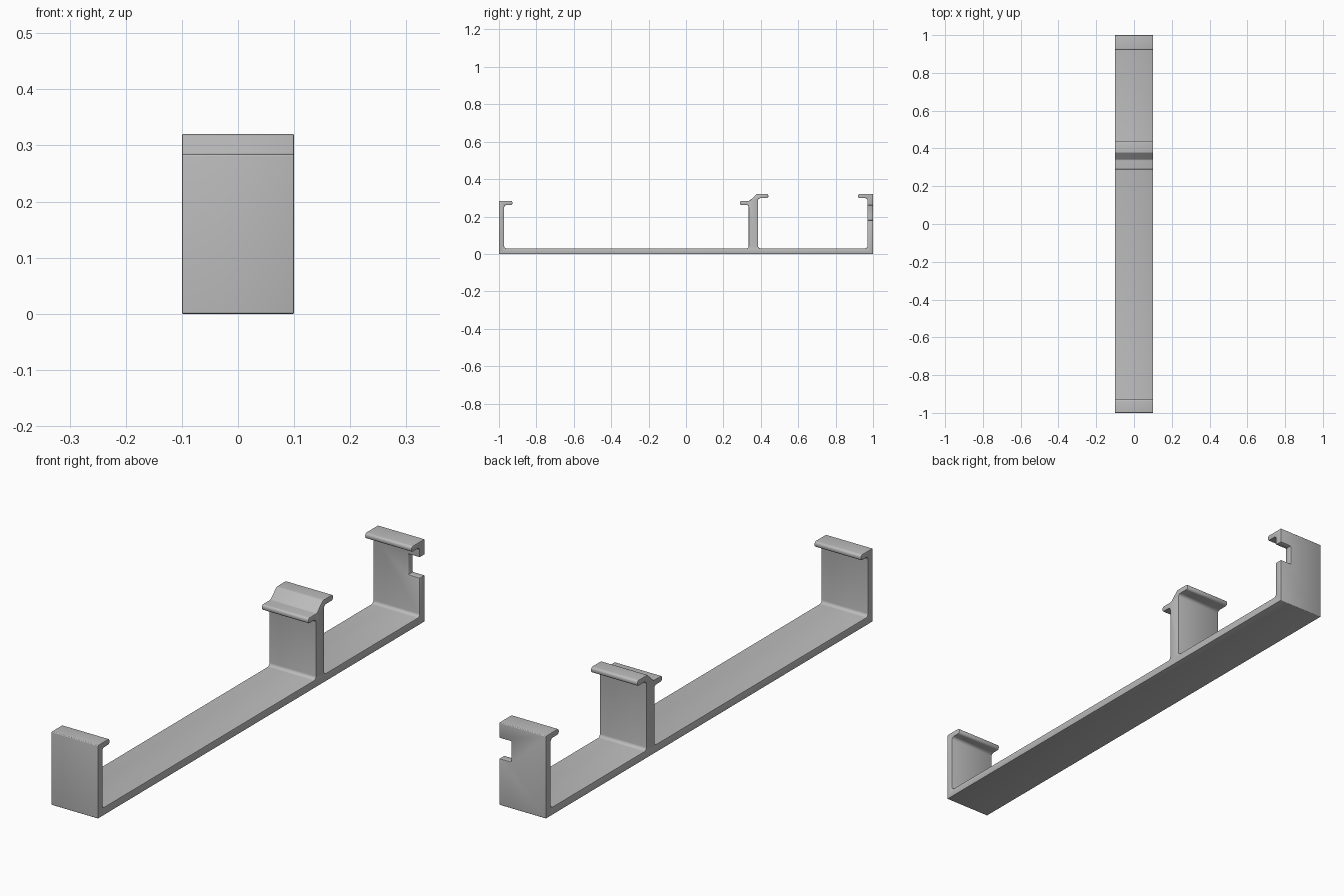
import bpy
import bmesh
import math
from mathutils import Vector

WIDTH = 0.2
EDGE = 0.003     # small edge break
TIP = 0.009      # rounded lip ends
FILLET = 0.012   # inside corners

cube = bpy.data.objects.get("Cube")
if cube:
    bpy.data.objects.remove(cube, do_unlink=True)

grey = bpy.data.materials.new("plain grey")
grey.use_nodes = True
grey.diffuse_color = (0.5, 0.5, 0.5, 1)
grey.node_tree.nodes["Principled BSDF"].inputs["Base Color"].default_value = grey.diffuse_color


def rounded(points, steps=4):
    """Round every corner (y, z, radius) of a closed outline."""
    out = []
    for i, (y, z, r) in enumerate(points):
        p = Vector((y, z))
        before = Vector(points[i - 1][:2]) - p
        after = Vector(points[(i + 1) % len(points)][:2]) - p
        half = before.angle(after) / 2
        cut = r / math.tan(half)
        a = p + before.normalized() * cut
        b = p + after.normalized() * cut
        mid = p + (before.normalized() + after.normalized()).normalized() * r / math.sin(half)
        for k in range(steps + 1):
            d = (a - mid).lerp(b - mid, k / steps)
            out.append(mid + d.normalized() * r)
    return out


def extrude_outline(name, outline, x0, x1):
    mesh = bpy.data.meshes.new(name)
    bm = bmesh.new()
    face = bm.faces.new([bm.verts.new((x0, p[0], p[1])) for p in outline])
    grown = bmesh.ops.extrude_face_region(bm, geom=[face])["geom"]
    bmesh.ops.translate(bm, vec=(x1 - x0, 0, 0),
                        verts=[v for v in grown if isinstance(v, bmesh.types.BMVert)])
    bmesh.ops.recalc_face_normals(bm, faces=bm.faces)
    bm.to_mesh(mesh)
    bm.free()
    obj = bpy.data.objects.new(name, mesh)
    bpy.context.collection.objects.link(obj)
    mesh.materials.append(grey)
    return obj


# Side outline: base, front hook, two-way middle post, back hook
outline = [
    (-1, 0, EDGE), (1, 0, EDGE),
    # back hook
    (1, 0.32, EDGE), (0.92, 0.32, TIP), (0.92, 0.298, TIP),
    (0.97, 0.298, FILLET), (0.97, 0.03, FILLET),
    # middle post
    (0.385, 0.03, FILLET), (0.385, 0.298, FILLET),
    (0.44, 0.298, TIP), (0.44, 0.32, TIP),
    (0.378, 0.32, FILLET), (0.34, 0.284, FILLET),
    (0.288, 0.284, TIP), (0.288, 0.262, TIP),
    (0.335, 0.262, FILLET), (0.335, 0.03, FILLET),
    # front hook
    (-0.972, 0.03, FILLET), (-0.972, 0.262, FILLET),
    (-0.928, 0.262, TIP), (-0.928, 0.284, TIP), (-1, 0.284, EDGE),
]
rail = extrude_outline("clip_rail", rounded(outline), -WIDTH / 2, WIDTH / 2)

# Notch in the left edge of the back wall
cutter = extrude_outline("notch_cutter",
                         [(0.95, 0.18), (1.05, 0.18), (1.05, 0.26), (0.95, 0.26)],
                         0.05, 0.15)
cutter.hide_render = True

notch = rail.modifiers.new("notch", 'BOOLEAN')
notch.operation = 'DIFFERENCE'
notch.solver = 'EXACT'
notch.object = cutter

# Soften the side edges
bevel = rail.modifiers.new("edge_break", 'BEVEL')
bevel.width = EDGE * 0.8
bevel.segments = 2
bevel.limit_method = 'ANGLE'
bevel.angle_limit = math.radians(60)
bevel.use_clamp_overlap = False

bpy.context.view_layer.objects.active = rail
rail.select_set(True)
for name in ("notch", "edge_break"):
    bpy.ops.object.modifier_apply(modifier=name)
bpy.data.objects.remove(cutter, do_unlink=True)
bpy.ops.object.shade_smooth_by_angle(angle=math.radians(35))
